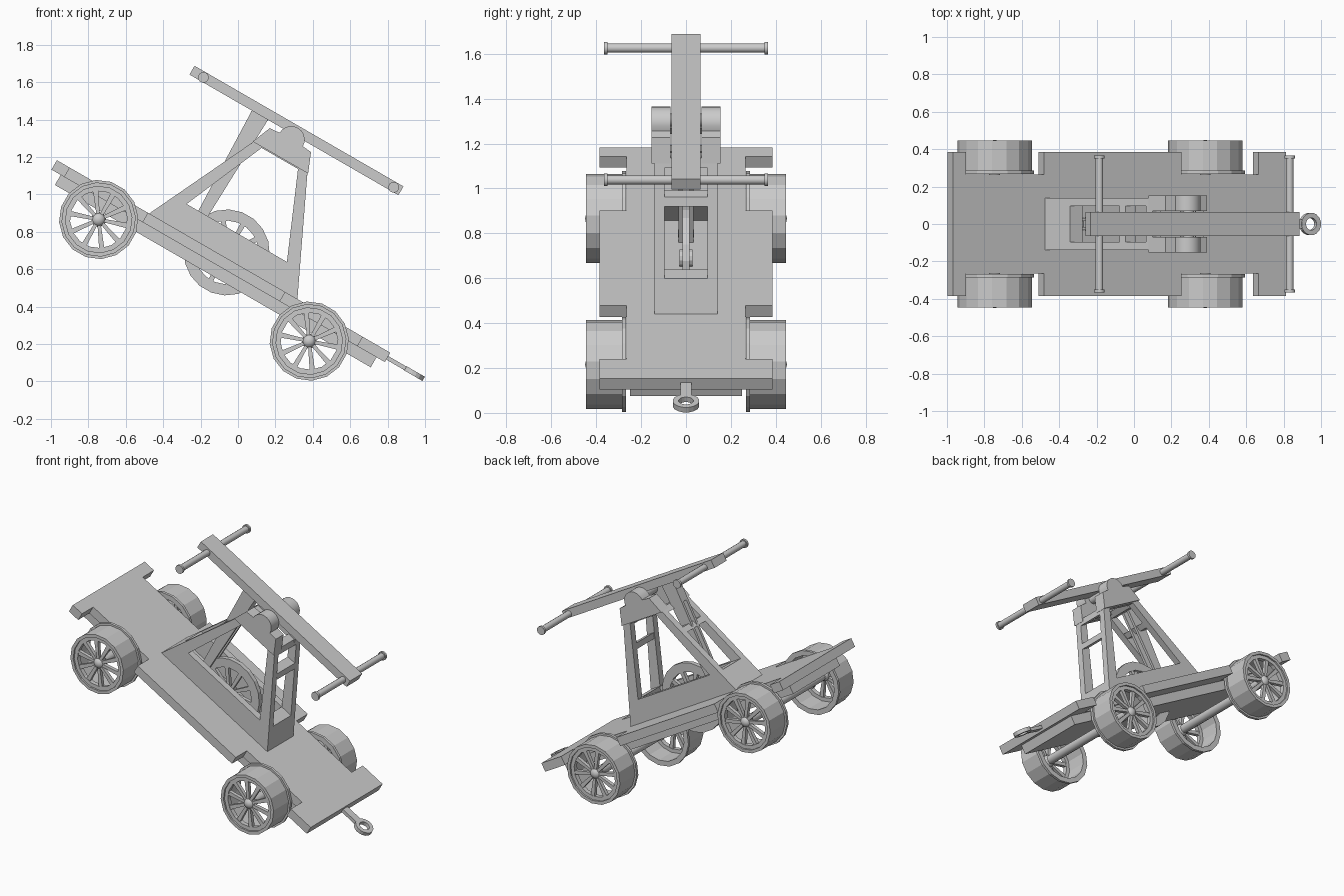
import bpy, bmesh, math
from mathutils import Matrix

if "Cube" in bpy.data.objects:
    bpy.data.objects.remove(bpy.data.objects["Cube"])

# Everything is laid out level (u along the deck, y across, v up), then tipped nose down
TILT = Matrix.Rotation(math.radians(30), 4, 'Y')
grey = bpy.data.materials.new("plain_grey")
grey.diffuse_color = (0.6, 0.6, 0.6, 1)
grey.use_nodes = True
grey.node_tree.nodes["Principled BSDF"].inputs["Base Color"].default_value = grey.diffuse_color


def finish(name, bm, smooth=False):
    bmesh.ops.recalc_face_normals(bm, faces=bm.faces[:])
    bm.transform(TILT)
    me = bpy.data.meshes.new(name)
    bm.to_mesh(me)
    bm.free()
    me.materials.append(grey)
    ob = bpy.data.objects.new(name, me)
    bpy.context.collection.objects.link(ob)
    if smooth:
        bpy.ops.object.select_all(action='DESELECT')
        ob.select_set(True)
        bpy.context.view_layer.objects.active = ob
        bpy.ops.object.shade_smooth_by_angle(angle=math.radians(40))
    return ob


def prism(bm, pts, a, b, flat=False):
    """Extrude a (u,v) outline from y=a to y=b, or a (u,y) outline in v if flat."""
    def put(p, h):
        return bm.verts.new((p[0], p[1], h) if flat else (p[0], h, p[1]))
    lo, hi = [put(p, a) for p in pts], [put(p, b) for p in pts]
    bm.faces.new(lo)
    bm.faces.new(hi[::-1])
    for i in range(len(pts)):
        j = (i + 1) % len(pts)
        bm.faces.new((lo[i], lo[j], hi[j], hi[i]))


def frame(bm, outer, inner, a, b, flat=False):
    """Extruded outline with a matching hole."""
    def put(p, h):
        return bm.verts.new((p[0], p[1], h) if flat else (p[0], h, p[1]))
    loops = [[put(p, h) for p in pts] for pts, h in
             ((outer, a), (outer, b), (inner, b), (inner, a))]
    n = len(outer)
    for k in range(4):
        A, B = loops[k], loops[(k + 1) % 4]
        for i in range(n):
            j = (i + 1) % n
            bm.faces.new((A[i], A[j], B[j], B[i]))


def circle(cu, cv, r, n=16):
    return [(cu + r * math.cos(2 * math.pi * (i + .5) / n),
             cv + r * math.sin(2 * math.pi * (i + .5) / n)) for i in range(n)]


def box(u0, u1, v0, v1):
    return [(u0, v0), (u1, v0), (u1, v1), (u0, v1)]


def spokes(bm, cu, cv, r0, r1, a, b, n=10):
    for i in range(n):
        t = 2 * math.pi * (i + .5) / n
        c, s = math.cos(t), math.sin(t)
        pts = [(r0, -.009), (r1, -.014), (r1, .014), (r0, .009)]
        prism(bm, [(cu + p * c - q * s, cv + p * s + q * c) for p, q in pts], a, b)


# Deck with notches for the wheels
half = [(-1.43, .385), (-1.35, .385), (-1.35, .265), (-.868, .265), (-.868, .385), (-.02, .385),
        (-.02, .265), (.457, .265), (.457, .385), (.628, .385)]
bm = bmesh.new()
prism(bm, half + [(u, -y) for u, y in reversed(half)], .482, .54, True)
finish("deck", bm)

# Underframe
bm = bmesh.new()
prism(bm, box(-1.373, .577, .42, .482), -.25, .25)
finish("underframe", bm)

# Tow bar and ring
bm = bmesh.new()
prism(bm, box(.6, .752, -.025, .025), .497, .519, True)
frame(bm, circle(.794, 0, .06), circle(.794, 0, .033), .495, .521, True)
finish("tow_ring", bm)

# Wheels and axles
WV = .377
for end, wu in (("rear", -1.078), ("front", .222)):
    for side, s in (("left", 1), ("right", -1)):
        bm = bmesh.new()
        frame(bm, circle(wu, WV, .212), circle(wu, WV, .178), s * .268, s * .286)
        frame(bm, circle(wu, WV, .199), circle(wu, WV, .178), s * .286, s * .446)
        frame(bm, circle(wu, WV, .179), circle(wu, WV, .153), s * .405, s * .435)
        spokes(bm, wu, WV, .03, .156, s * .408, s * .432)
        finish(side + "_" + end + "_wheel", bm)
        bm = bmesh.new()
        bmesh.ops.create_uvsphere(bm, u_segments=16, v_segments=8, radius=.04,
                                  matrix=Matrix.Translation((wu, s * .41, WV)))
        finish(side + "_" + end + "_hub", bm, True)
    bm = bmesh.new()
    prism(bm, circle(wu, WV, .03, 12), -.41, .41)
    finish(end + "_axle", bm, True)

# Flywheel in the middle, passing through the deck
GU, GV = -.397, .567
bm = bmesh.new()
frame(bm, circle(GU, GV, .23, 20), circle(GU, GV, .17, 20), -.015, .015)
spokes(bm, GU, GV, .02, .175, -.012, .012)
prism(bm, circle(GU, GV, .04, 12), -.03, .03)
finish("flywheel", bm)

# Pump stand: two open side panels joined by end walls and rungs
MID = -.4025
outer = [(-.86, .54), (.055, .54), (-.245, 1.17), (-.56, 1.17)]
inner = [(-.712, .684), (-.093, .684), (-.29, 1.144), (-.515, 1.144)]
bm = bmesh.new()
for s in (1, -1):
    frame(bm, outer, inner, s * .095, s * .14)
for s in (1, -1):
    def edge(v, inset):
        return (MID + s * (.4575 - (v - .54) * .476 - inset), v)
    for v0, v1, d in ((.54, .684, .08), (.975, 1.012, .06), (1.13, 1.17, .05)):
        prism(bm, [edge(v0, 0), edge(v1, 0), edge(v1, d), edge(v0, d)], -.095, .095)
finish("pump_stand", bm)

# Bearing caps with a domed top, and the pivot pin between them
dome = [(-.4 + .072 * math.cos(math.pi * i / 10), 1.262 + .072 * math.sin(math.pi * i / 10))
        for i in range(11)]
cap = [(-.573, 1.15), (-.231, 1.15), (-.275, 1.257)] + dome + [(-.53, 1.257)]
for side, s in (("left", 1), ("right", -1)):
    bm = bmesh.new()
    prism(bm, cap, s * .07, s * .153)
    finish(side + "_bearing_cap", bm, True)
bm = bmesh.new()
prism(bm, circle(-.4, 1.275, .03, 12), -.08, .08)
finish("pivot_pin", bm, True)

# Rocking beam
bm = bmesh.new()
prism(bm, box(-1.045, .245, 1.291, 1.345), -.065, .065)
finish("rocking_beam", bm)

# Handles with end knobs
for end, hu in (("rear", -.973), ("front", .202)):
    bm = bmesh.new()
    prism(bm, circle(hu, 1.315, .021, 12), -.355, .355)
    for s in (1, -1):
        prism(bm, circle(hu, 1.315, .029, 12), s * .35, s * .365)
    finish(end + "_handle", bm, True)

# Forked connecting rod from beam to flywheel
bm = bmesh.new()
for s in (1, -1):
    prism(bm, [(-.635, .54), (-.585, .54), (-.56, 1.3), (-.66, 1.3)], s * .015, s * .033)
prism(bm, [(-.655, 1.15), (-.565, 1.15), (-.56, 1.295), (-.66, 1.295)], -.016, .016)
prism(bm, circle(-.61, .57, .018, 10), -.036, .036)
finish("connecting_rod", bm)
